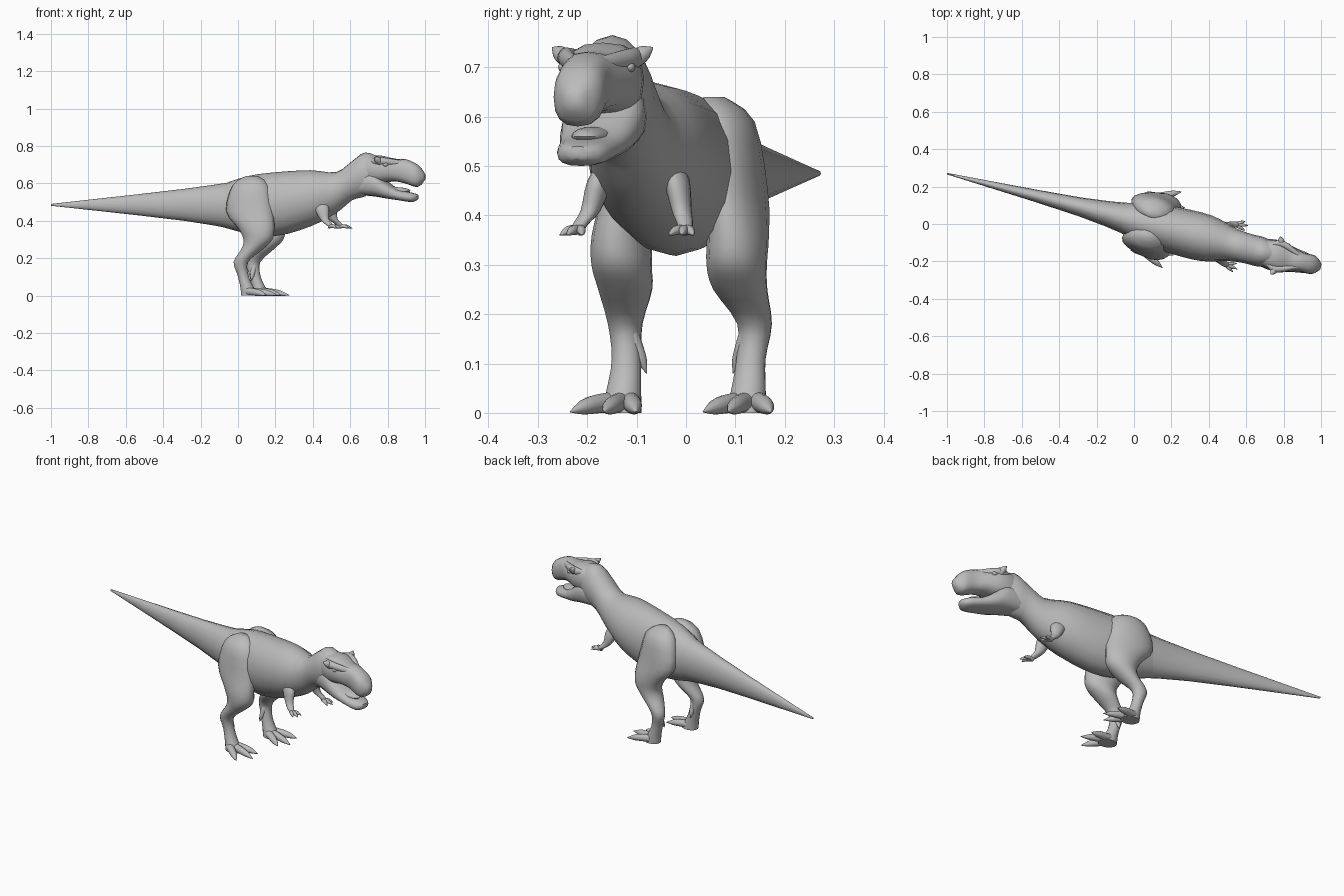
import bpy
import bmesh
from math import sin, cos, pi, radians, copysign
from mathutils import Matrix, Vector

if "Cube" in bpy.data.objects:
    bpy.data.objects.remove(bpy.data.objects["Cube"], do_unlink=True)

SIDES = 16
HEADING = radians(-14)   # the animal walks slightly off the x axis
CENTRE_SHIFT = .02


def make_material(name, colour):
    mat = bpy.data.materials.new(name)
    mat.use_nodes = True
    mat.diffuse_color = colour
    mat.node_tree.nodes["Principled BSDF"].inputs["Base Color"].default_value = colour
    return mat


hide = make_material("grey hide", (.5, .5, .5, 1))


def finish(name, bm, mirrored):
    """Turn a bmesh into a smooth shaded, optionally mirrored part."""
    bmesh.ops.recalc_face_normals(bm, faces=bm.faces)
    mesh = bpy.data.meshes.new(name)
    bm.to_mesh(mesh)
    bm.free()
    mesh.materials.append(hide)
    part = bpy.data.objects.new(name, mesh)
    bpy.context.collection.objects.link(part)
    part.location.y = CENTRE_SHIFT
    part.rotation_euler.z = HEADING
    if mirrored:
        mirror = part.modifiers.new("both sides", "MIRROR")
        mirror.use_axis = (False, True, False)
    bpy.ops.object.select_all(action="DESELECT")
    bpy.context.view_layer.objects.active = part
    part.select_set(True)
    bpy.ops.object.shade_smooth_by_angle(angle=radians(50))


def slice_ring(x, low, high, wide, y=0):
    """Upright ring across the body."""
    centre = Vector((x, y, (low + high) / 2))
    return centre, Vector((0, wide, 0)), Vector((0, 0, (high - low) / 2))


def limb_ring(x, y, z, deep, wide):
    """Level ring around a limb."""
    return Vector((x, y, z)), Vector((deep, 0, 0)), Vector((0, wide, 0))


def spline(a, b, c, d, t):
    """Catmull-Rom curve between b and c."""
    bend = 2 * a - 5 * b + 4 * c - d
    twist = 3 * (b - c) + d - a
    return b + t / 2 * (c - a + t * (bend + t * twist))


def loft(name, rings, mirrored=False, steps=3, roundness=1):
    """Skin a smooth surface through rings and cap its ends; low roundness is boxy."""
    padded = [rings[0], *rings, rings[-1]]
    smooth = []
    for group in zip(padded, padded[1:], padded[2:], padded[3:]):
        for step in range(steps):
            smooth.append([spline(*parts, step / steps) for parts in zip(*group)])
    smooth.append(rings[-1])

    def bulge(value):
        return copysign(abs(value) ** roundness, value)

    bm = bmesh.new()
    loops = []
    for centre, across, along in smooth:
        angles = [2 * pi * i / SIDES for i in range(SIDES)]
        loops.append([bm.verts.new(centre + across * bulge(cos(a)) + along * bulge(sin(a)))
                      for a in angles])
    for near, far in zip(loops, loops[1:]):
        for i in range(SIDES):
            bm.faces.new((near[i - 1], near[i], far[i], far[i - 1]))
    bm.faces.new(loops[0])
    bm.faces.new(loops[-1])
    finish(name, bm, mirrored)


def claw(name, base, tip, radius, arch=0):
    """A tapering toe, finger or horn with a pointed end."""
    start, end = Vector(base), Vector(tip)
    side = (end - start).cross(Vector((0, 0, 1))).normalized()
    up = side.cross(end - start).normalized()
    rings = []
    for along, size in ((0, 1), (.4, .9), (.7, .7), (1, .05)):
        centre = start.lerp(end, along) + up * arch * sin(pi * along)
        rings.append((centre, side * radius * size, up * radius * size))
    loft(name, rings, mirrored=True, steps=2)


def blob(name, centre, size, mirrored=False):
    """A stretched ball."""
    bm = bmesh.new()
    shape = Matrix.LocRotScale(Vector(centre), None, Vector(size))
    bmesh.ops.create_uvsphere(bm, u_segments=SIDES, v_segments=8, radius=1, matrix=shape)
    finish(name, bm, mirrored)


# Tapering tail, then trunk and neck
loft("tail", [
    slice_ring(x=-1.03, low=.48, high=.49, wide=.004),
    slice_ring(x=-.3, low=.4, high=.57, wide=.05),
    slice_ring(x=.05, low=.34, high=.62, wide=.1),
])
loft("trunk_and_neck", [
    slice_ring(x=-.1, low=.37, high=.59, wide=.07),
    slice_ring(x=.06, low=.33, high=.64, wide=.11),
    slice_ring(x=.22, low=.32, high=.66, wide=.125),
    slice_ring(x=.4, low=.37, high=.67, wide=.125),
    slice_ring(x=.54, low=.44, high=.66, wide=.09),
    slice_ring(x=.63, low=.51, high=.72, wide=.08),
    slice_ring(x=.7, low=.53, high=.765, wide=.08),
    slice_ring(x=.78, low=.58, high=.74, wide=.06),
])

# Boxy skull with upper jaw, open lower jaw and tongue
loft("skull", [
    slice_ring(x=.68, low=.6, high=.74, wide=.06),
    slice_ring(x=.78, low=.6, high=.75, wide=.083),
    slice_ring(x=.86, low=.61, high=.73, wide=.068),
    slice_ring(x=.92, low=.6, high=.73, wide=.052),
    slice_ring(x=.99, low=.58, high=.7, wide=.05),
    slice_ring(x=1.03, low=.62, high=.65, wide=.015),
], roundness=.8)
loft("lower_jaw", [
    slice_ring(x=.64, low=.54, high=.66, wide=.06),
    slice_ring(x=.75, low=.53, high=.67, wide=.082),
    slice_ring(x=.81, low=.52, high=.62, wide=.08),
    slice_ring(x=.88, low=.51, high=.57, wide=.065),
    slice_ring(x=.96, low=.5, high=.55, wide=.05),
    slice_ring(x=.99, low=.515, high=.54, wide=.02),
], roundness=.8)
blob("tongue", centre=(.86, 0, .56), size=(.09, .04, .02))

# Brow ridges with horns, and eyes
loft("brow_ridge", [
    slice_ring(x=.74, y=.05, low=.7, high=.73, wide=.01),
    slice_ring(x=.8, y=.07, low=.7, high=.74, wide=.02),
    slice_ring(x=.92, y=.025, low=.69, high=.72, wide=.01),
], mirrored=True)
claw("brow_horn", base=(.8, .06, .71), tip=(.78, .105, .74), radius=.02)
blob("eye", centre=(.83, .07, .7), size=(.015, .01, .01), mirrored=True)

# Legs from hip to sole
loft("leg", [
    limb_ring(x=.09, y=.06, z=.64, deep=.03, wide=.02),
    limb_ring(x=.09, y=.08, z=.59, deep=.1, wide=.06),
    limb_ring(x=.09, y=.105, z=.45, deep=.13, wide=.06),
    limb_ring(x=.13, y=.12, z=.36, deep=.1, wide=.06),
    limb_ring(x=.14, y=.12, z=.3, deep=.08, wide=.06),
    limb_ring(x=.11, y=.12, z=.25, deep=.06, wide=.055),
    limb_ring(x=.05, y=.135, z=.18, deep=.04, wide=.035),
    limb_ring(x=.06, y=.13, z=.11, deep=.03, wide=.03),
    limb_ring(x=.08, y=.13, z=.05, deep=.035, wide=.035),
    limb_ring(x=.1, y=.13, z=0, deep=.05, wide=.04),
], mirrored=True)

# Splayed toes and a raised rear claw on each foot
ankle = Vector((.09, .13, .022))
for name, reach, spread in (("inner", .13, -.06), ("middle", .16, 0), ("outer", .12, .08)):
    base = ankle + Vector((0, spread / 4, 0))
    tip = ankle + Vector((reach, spread, -.02))
    claw(name + "_toe", base, tip, radius=.021, arch=.004)
claw("rear_claw", base=(.06, .12, .16), tip=(.05, .09, .08), radius=.015)

# Small arms with splayed fingers
loft("arm", [
    limb_ring(x=.46, y=.06, z=.52, deep=.03, wide=.02),
    limb_ring(x=.48, y=.08, z=.47, deep=.04, wide=.025),
    limb_ring(x=.5, y=.095, z=.41, deep=.025, wide=.02),
    limb_ring(x=.53, y=.11, z=.38, deep=.02, wide=.015),
    limb_ring(x=.55, y=.11, z=.36, deep=.01, wide=.01),
], mirrored=True)
wrist = Vector((.53, .11, .37))
for name, reach, spread in (("inner", .06, -.02), ("middle", .07, .01), ("outer", .05, .03)):
    claw(name + "_finger", wrist, wrist + Vector((reach, spread, -.01)), radius=.011, arch=.005)
